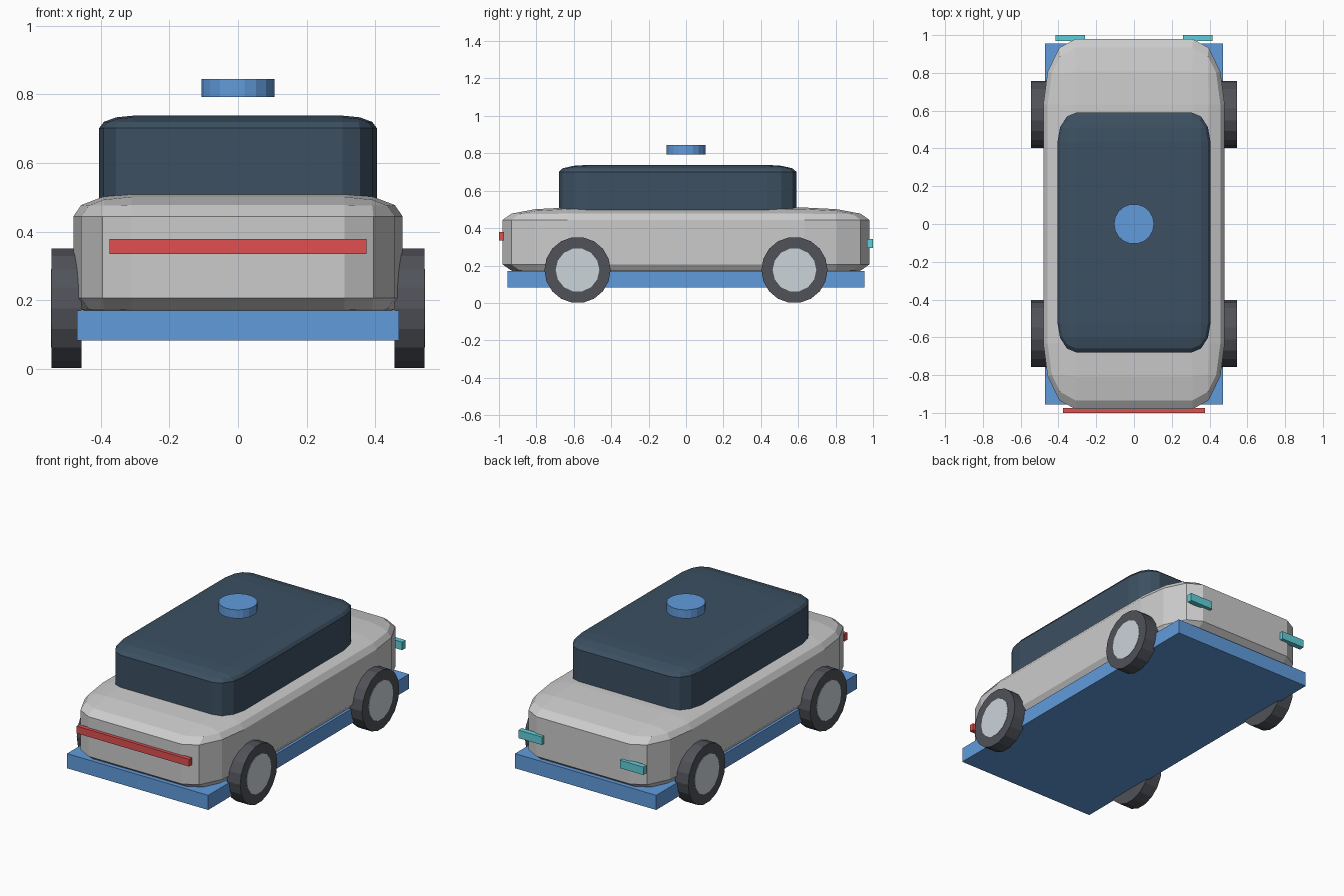
import bpy, bmesh, math
from mathutils import Matrix, Vector

if "Cube" in bpy.data.objects:
    bpy.data.objects.remove(bpy.data.objects["Cube"])


def material(name, rgb):
    m = bpy.data.materials.new(name)
    m.diffuse_color = (*rgb, 1.0)
    m.use_nodes = True
    m.node_tree.nodes["Principled BSDF"].inputs["Base Color"].default_value = m.diffuse_color
    return m


BLUE = material("blue", (0.12, 0.33, 0.72))
GLASS = material("dark_glass", (0.045, 0.08, 0.12))
RUBBER = material("rubber", (0.08, 0.085, 0.1))
RIM = material("rim", (0.6, 0.66, 0.7))
RED = material("red", (0.75, 0.08, 0.08))
CYAN = material("cyan", (0.12, 0.62, 0.7))


def finish(bm, name, mat):
    mesh = bpy.data.meshes.new(name)
    bm.to_mesh(mesh)
    bm.free()
    if mat:
        mesh.materials.append(mat)
    obj = bpy.data.objects.new(name, mesh)
    bpy.context.collection.objects.link(obj)
    return obj


def box(name, lo, hi, mat=None, bevel=0.0):
    """Box between two corners; bevel is a fraction of each dimension."""
    lo, hi = Vector(lo), Vector(hi)
    bm = bmesh.new()
    bmesh.ops.create_cube(bm, size=1)
    if bevel:
        bmesh.ops.bevel(bm, geom=bm.edges[:], offset=bevel, segments=3,
                        profile=0.5, affect='EDGES')
    bmesh.ops.scale(bm, vec=hi - lo, verts=bm.verts)
    bmesh.ops.translate(bm, vec=(lo + hi) / 2, verts=bm.verts)
    return finish(bm, name, mat)


def cylinder(name, centre, radius, depth, axis, sides, mat):
    bm = bmesh.new()
    rot = Matrix.Rotation(math.pi / 2, 4, axis)
    bmesh.ops.create_cone(bm, cap_ends=True, segments=sides, radius1=radius,
                          radius2=radius, depth=depth,
                          matrix=Matrix.Translation(centre) @ rot)
    return finish(bm, name, mat)


# Chassis plate, body shell and cabin
box("chassis", (-0.47, -0.955, 0.082), (0.47, 0.955, 0.17), BLUE)
box("body", (-0.48, -0.98, 0.14), (0.48, 0.98, 0.51), bevel=0.177)
box("cabin", (-0.405, -0.68, 0.44), (0.405, 0.59, 0.738), GLASS, bevel=0.123)

# Roof sensor hovering over the cabin
cylinder("roof_disc", (0, 0, 0.819), 0.106, 0.052, 'Z', 18, BLUE)

# Light bar on the front, lamp pair on the back
box("front_light_bar", (-0.375, -1.0, 0.335), (0.375, -0.973, 0.378), RED)
for side, s in (("left", -1), ("right", 1)):
    box(f"rear_lamp_{side}", (s * 0.338 - 0.078, 0.968, 0.295),
        (s * 0.338 + 0.078, 1.0, 0.343), CYAN)
    # Wheels with hub discs
    for end, y in (("front", -0.58), ("rear", 0.58)):
        cylinder(f"wheel_{end}_{side}", (s * 0.5, y, 0.176), 0.177, 0.088,
                 'Y', 18, RUBBER)
        cylinder(f"hub_{end}_{side}", (s * 0.512, y, 0.176), 0.117, 0.068,
                 'Y', 14, RIM)
